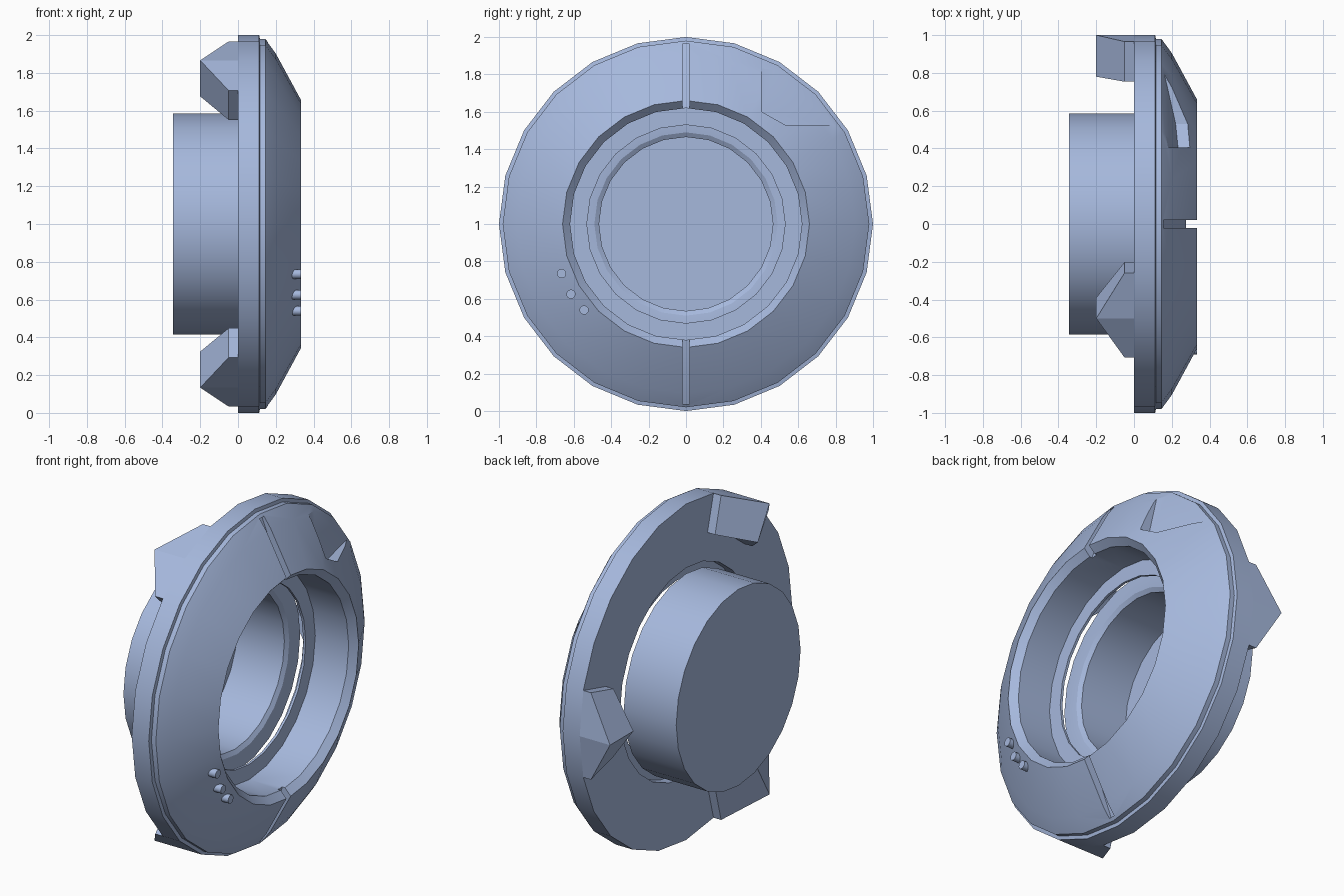
import bpy, bmesh, math
from mathutils import Vector

if "Cube" in bpy.data.objects:
    bpy.data.objects.remove(bpy.data.objects["Cube"])

N = 24          # sides of every turned part
CZ = 1.0        # height of the axis, which runs along x

mat = bpy.data.materials.new("blue_grey")
mat.diffuse_color = (0.38, 0.48, 0.72, 1)
mat.use_nodes = True
mat.node_tree.nodes["Principled BSDF"].inputs["Base Color"].default_value = mat.diffuse_color


def pt(x, r, deg):
    a = math.radians(deg)
    return Vector((x, r * math.cos(a), CZ + r * math.sin(a)))


def finish(name, bm):
    bmesh.ops.recalc_face_normals(bm, faces=bm.faces)
    me = bpy.data.meshes.new(name)
    bm.to_mesh(me)
    bm.free()
    me.materials.append(mat)
    ob = bpy.data.objects.new(name, me)
    bpy.context.collection.objects.link(ob)
    return ob


def select(ob):
    bpy.ops.object.select_all(action='DESELECT')
    ob.select_set(True)
    bpy.context.view_layer.objects.active = ob


def smooth(ob, deg=20):
    select(ob)
    bpy.ops.object.shade_smooth_by_angle(angle=math.radians(deg))


def lathe(name, profile, closed):
    """Turn (x, radius) points round the axis; open profiles get end caps."""
    bm = bmesh.new()
    rings = [[bm.verts.new(pt(x, r, 360 * i / N)) for i in range(N)] for x, r in profile]
    pairs = list(zip(rings, rings[1:]))
    if closed:
        pairs.append((rings[-1], rings[0]))
    else:
        bm.faces.new(rings[0])
        bm.faces.new(rings[-1])
    for a, b in pairs:
        for i in range(N):
            j = (i + 1) % N
            bm.faces.new((a[i], a[j], b[j], b[i]))
    return finish(name, bm)


def prism(name, bottom, top):
    """Solid between two matching outlines."""
    bm = bmesh.new()
    a = [bm.verts.new(p) for p in bottom]
    b = [bm.verts.new(p) for p in top]
    bm.faces.new(a)
    bm.faces.new(b)
    for i in range(len(a)):
        j = (i + 1) % len(a)
        bm.faces.new((a[i], a[j], b[j], b[i]))
    return finish(name, bm)


def cut(ob, cutter):
    cutter.hide_render = True
    m = ob.modifiers.new("cut", 'BOOLEAN')
    m.operation = 'DIFFERENCE'
    m.solver = 'EXACT'
    m.object = cutter
    select(ob)
    bpy.ops.object.modifier_apply(modifier=m.name)
    bpy.data.objects.remove(cutter)


# main ring with stepped rim, sloping front and inner flange
ring = lathe("ring", [(0, 0.62), (0, 1.0), (0.112, 1.0), (0.116, 0.98), (0.145, 0.98),
                      (0.2, 0.905), (0.333, 0.66), (0.295, 0.62), (0.075, 0.62),
                      (0.075, 0.53), (0.06, 0.53), (0.06, 0.62)], True)

# narrow radial grooves, top and bottom of the front
groove = [(0.28, 0.55), (0.275, 0.63), (0.14, 0.962), (0.5, 0.962), (0.5, 0.55)]
for s in (1, -1):
    cut(ring, prism("groove_cutter",
                    [(x, -0.02, CZ + s * r) for x, r in groove],
                    [(x, 0.02, CZ + s * r) for x, r in groove]))

# shallow pocket in the upper +y quarter of the front
outline = [(0.405, 1.2), (0.405, 0.6), (0.53, 0.53), (1.2, 0.53), (1.2, 1.2)]
cut(ring, prism("pocket_cutter",
                [(0.23 - 0.32 * ((y + z) / math.sqrt(2) - 0.72), y, CZ + z) for y, z in outline],
                [(0.6, y, CZ + z) for y, z in outline]))
smooth(ring)

# cup behind the ring, open to the front
cup = lathe("cup", [(-0.33, 0.465), (-0.02, 0.465), (-0.005, 0.49), (0.0, 0.535),
                    (0.0, 0.585), (-0.345, 0.585)], False)
smooth(cup)

# three ridged lugs on the back
for k in range(3):
    mid = 120 * k
    bm = bmesh.new()
    rows = []
    for da, depth in ((-15, -0.05), (0, -0.2), (15, -0.05)):
        rows.append([bm.verts.new(pt(x, r, mid + da))
                     for x, r in ((0, 0.78), (depth, 0.78), (depth, 1.0), (0, 1.0))])
    bm.faces.new(rows[0])
    bm.faces.new(rows[2])
    for a, b in zip(rows, rows[1:]):
        for i in range(4):
            j = (i + 1) % 4
            bm.faces.new((a[i], a[j], b[j], b[i]))
    finish("back_lug_%d" % (k + 1), bm)

# three small studs on the front
for k, (y, z) in enumerate(((-0.665, 0.735), (-0.615, 0.625), (-0.545, 0.54))):
    loop = [(y + 0.025 * math.cos(i * math.pi / 6), z + 0.025 * math.sin(i * math.pi / 6))
            for i in range(12)]
    stud = prism("stud_%d" % (k + 1), [(0.25, a, b) for a, b in loop],
                 [(0.334, a, b) for a, b in loop])
    smooth(stud, 35)
